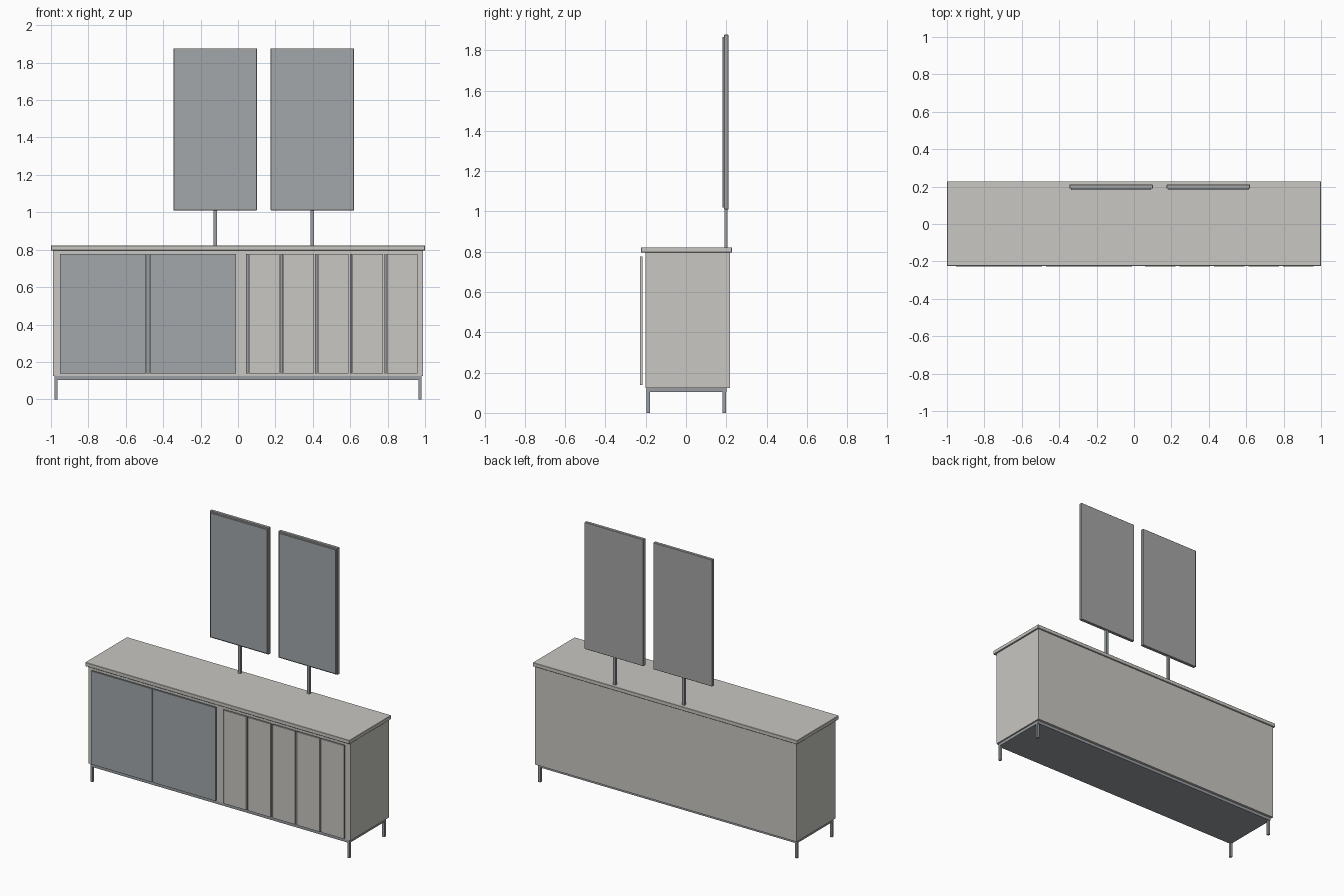
import bpy

if "Cube" in bpy.data.objects:
    bpy.data.objects.remove(bpy.data.objects["Cube"])


def material(name, rgb):
    m = bpy.data.materials.new(name)
    m.diffuse_color = (*rgb, 1)
    m.use_nodes = True
    m.node_tree.nodes["Principled BSDF"].inputs["Base Color"].default_value = m.diffuse_color
    return m


STONE = material("warm_grey", (0.58, 0.57, 0.54))
GLASS = material("blue_grey", (0.36, 0.39, 0.41))
METAL = material("metal_grey", (0.32, 0.34, 0.36))
CASE = material("mid_grey", (0.38, 0.38, 0.38))


def box(name, x, y, z, mat, bevel=0):
    """Box from (min, max) ranges on each axis."""
    bpy.ops.mesh.primitive_cube_add(
        size=1, location=[(r[0] + r[1]) / 2 for r in (x, y, z)])
    ob = bpy.context.object
    ob.name = name
    ob.scale = [r[1] - r[0] for r in (x, y, z)]
    bpy.ops.object.transform_apply(location=False, rotation=False, scale=True)
    ob.data.materials.append(mat)
    if bevel:
        mod = ob.modifiers.new("edge", 'BEVEL')
        mod.width = bevel
        mod.segments = 1
    return ob


# Cabinet body, countertop and base plate
box("cabinet_body", (-0.99, 0.99), (-0.20, 0.219), (0.124, 0.796), STONE)
box("countertop", (-1, 1), (-0.224, 0.228), (0.796, 0.822), STONE, 0.002)
box("base_plate", (-0.98, 0.98), (-0.195, 0.202), (0.104, 0.124), METAL)

# Four square legs
for side, x in (("left", -0.972), ("right", 0.972)):
    for end, y in (("front", -0.187), ("back", 0.19)):
        box(f"{end}_{side}_leg", (x - 0.008, x + 0.008),
            (y - 0.008, y + 0.008), (0, 0.104), METAL)

# Fronts stand slightly clear of the body
FRONT, HEIGHT = (-0.228, -0.216), (0.139, 0.777)
for i, x in enumerate((-0.952, -0.471)):
    box(f"door_{i + 1}", (x, x + 0.461), FRONT, HEIGHT, GLASS)
box("door_divider", (-0.49, -0.473), (-0.224, -0.217), HEIGHT, METAL)

# Five narrow panels, each with a divider strip at its left
for i in range(5):
    x = 0.059 + i * 0.1845
    box(f"narrow_panel_{i + 1}", (x, x + 0.163), FRONT, HEIGHT, STONE)
    box(f"divider_strip_{i + 1}", (x - 0.015, x - 0.002),
        (-0.224, -0.217), HEIGHT, METAL)

# Two upright mirrors on posts
for i, x in enumerate((-0.1225, 0.3975)):
    box(f"mirror_post_{i + 1}", (x - 0.009, x + 0.009),
        (0.19, 0.206), (0.822, 1.012), METAL)
    box(f"mirror_case_{i + 1}", (x - 0.223, x + 0.223),
        (0.189, 0.211), (1.01, 1.877), CASE, 0.002)
    box(f"mirror_glass_{i + 1}", (x - 0.214, x + 0.214),
        (0.181, 0.189), (1.019, 1.866), GLASS)
